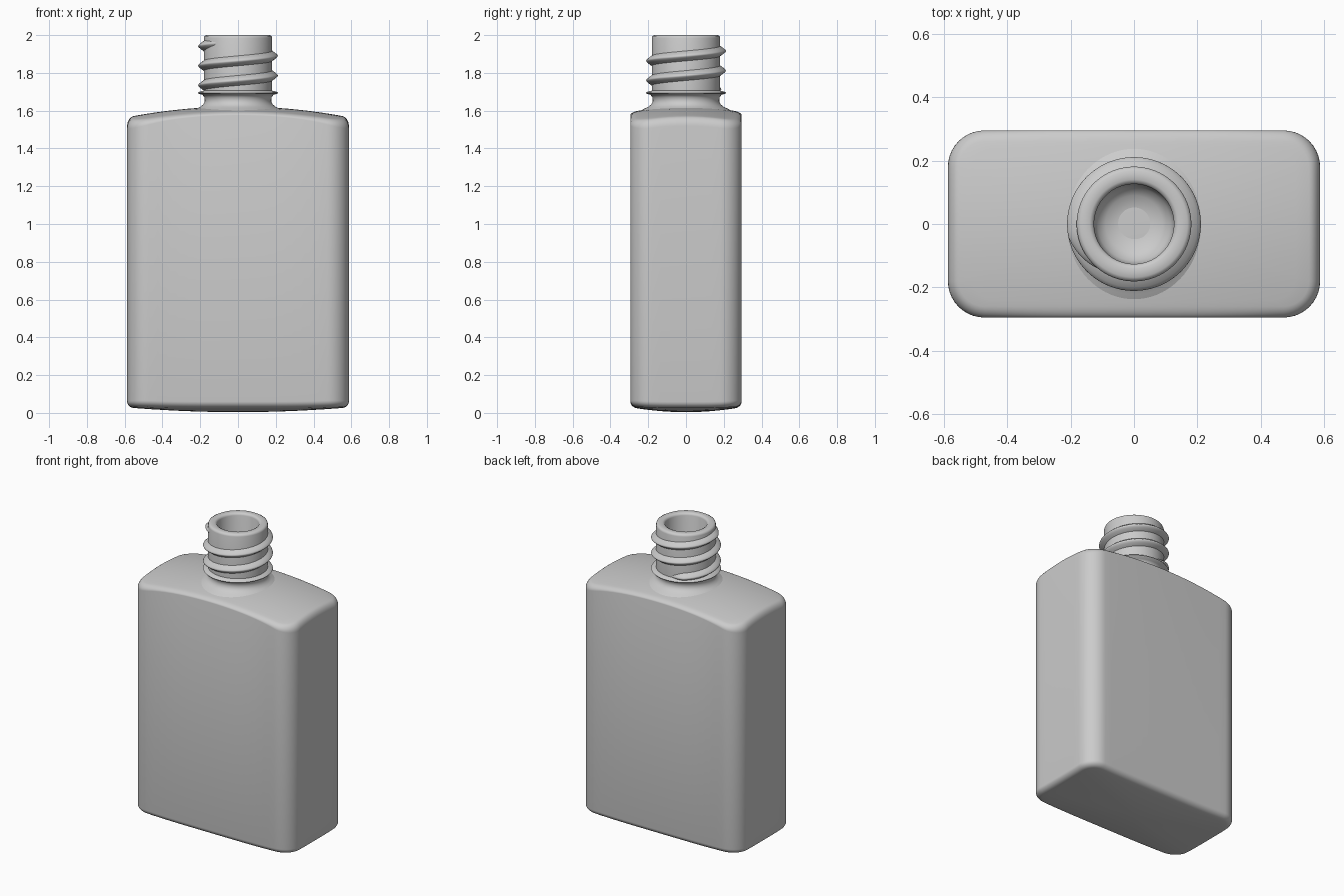
import bpy, bmesh
from math import pi, sin, cos, atan2, sqrt, radians

if "Cube" in bpy.data.objects:
    bpy.data.objects.remove(bpy.data.objects["Cube"])


def finish(name, rings, closed=True, cap_first=False, cap_last=False, angle=50):
    """Skin a list of equal-length point rings into a smooth shaded object."""
    bm = bmesh.new()
    vr = [[bm.verts.new(p) for p in ring] for ring in rings]
    n = len(vr[0])
    for a, b in zip(vr, vr[1:]):
        for i in range(n if closed else n - 1):
            j = (i + 1) % n
            bm.faces.new((a[i], a[j], b[j], b[i]))
    if cap_first:
        bm.faces.new(vr[0][::-1])
    if cap_last:
        bm.faces.new(vr[-1])
    bmesh.ops.remove_doubles(bm, verts=bm.verts, dist=1e-5)
    bmesh.ops.recalc_face_normals(bm, faces=bm.faces)
    me = bpy.data.meshes.new(name)
    bm.to_mesh(me)
    bm.free()
    ob = bpy.data.objects.new(name, me)
    bpy.context.collection.objects.link(ob)
    bpy.ops.object.select_all(action='DESELECT')
    ob.select_set(True)
    bpy.context.view_layer.objects.active = ob
    bpy.ops.object.shade_smooth_by_angle(angle=radians(angle))
    return ob


# Body: rounded rectangle sections, domed shoulder and slightly bulged base
HX, HY, R = 0.587, 0.295, 0.115


def outline(d):
    """Rounded rectangle inset by d, counter-clockwise, with divided sides."""
    hx, hy, r = HX - d, HY - d, R - d
    corners = []
    for k, (sx, sy) in enumerate([(1, 1), (-1, 1), (-1, -1), (1, -1)]):
        corners.append([(sx * (hx - r) + r * cos(a), sy * (hy - r) + r * sin(a))
                        for a in [k * pi / 2 + i * pi / 20 for i in range(11)]])
    pts = []
    for k in range(4):
        pts += corners[k]
        (x0, y0), (x1, y1) = corners[k][-1], corners[(k + 1) % 4][0]
        n = 20 if k % 2 == 0 else 8
        pts += [(x0 + (x1 - x0) * i / n, y0 + (y1 - y0) * i / n) for i in range(1, n)]
    return pts


def shoulder(x, y):
    return 1.622 - 0.05 * (x / 0.55) ** 2 - 0.028 * (y / 0.28) ** 2


def base(x, y):
    return 0.004 + 0.022 * sqrt((x / 0.55) ** 4 + (y / 0.27) ** 4)


def toward_circle(t, rad, d):
    out = []
    for x, y in outline(d):
        a = atan2(y, x)
        out.append((x + (rad * cos(a) - x) * t, y + (rad * sin(a) - y) * t))
    return out


EDGE = 0.035
STEPS = [i * pi / 12 for i in range(7)]
rings = []
for t in (1, 0.8, 0.6, 0.4, 0.2, 0.08):
    rings.append([(x, y, base(x, y)) for x, y in toward_circle(t, 0.03, EDGE)])
for a in STEPS:
    rings.append([(x, y, base(x, y) + 0.03 * (1 - cos(a)))
                  for x, y in outline(EDGE * (1 - sin(a)))])
for a in reversed(STEPS):
    rings.append([(x, y, shoulder(x, y) - (0.015 + 0.03 * (x / HX) ** 4) * (1 - cos(a)))
                  for x, y in outline(EDGE * (1 - sin(a)))])
for t in (0.1, 0.25, 0.4, 0.55, 0.7, 0.85, 1):
    rings.append([(x, y, shoulder(x, y)) for x, y in toward_circle(t, 0.15, EDGE)])
finish("bottle_body", rings, cap_first=True, cap_last=True)

# Neck: lathed flare, collar ring, rim and mouth
profile = [(0.25, 1.595), (0.222, 1.61), (0.2, 1.62), (0.184, 1.633), (0.176, 1.65),
           (0.177, 1.67), (0.188, 1.684), (0.208, 1.689), (0.211, 1.694), (0.208, 1.699),
           (0.181, 1.706), (0.181, 1.985), (0.178, 1.994), (0.168, 2.0), (0.14, 2.0),
           (0.13, 1.995), (0.126, 1.985), (0.126, 1.68), (0.115, 1.65), (0.09, 1.63),
           (0.05, 1.617), (0.0, 1.613)]
SEG = 80
finish("neck", [[(r * cos(2 * pi * i / SEG), r * sin(2 * pi * i / SEG), z)
                 for i in range(SEG)] for r, z in profile])

# Screw thread: rounded ridge swept up a helix, fading out at both ends
section = [(0.172, -0.03), (0.182, -0.026), (0.2, -0.013), (0.209, -0.005), (0.211, 0),
           (0.209, 0.005), (0.2, 0.013), (0.182, 0.026), (0.172, 0.03)]
PITCH, START, END = 0.104, 0.5 * pi, 5.35 * pi
N = 170
thread = []
for i in range(N + 1):
    a = START + (END - START) * i / N
    fade = min(1, (a - START) / 0.5, (END - a) / 0.9)
    z = 1.708 + PITCH * (a - START) / (2 * pi)
    thread.append([((0.172 + (r - 0.172) * fade) * cos(a),
                    (0.172 + (r - 0.172) * fade) * sin(a),
                    z + h * (0.4 + 0.6 * fade)) for r, h in section])
finish("screw_thread", thread, cap_first=False, cap_last=False)
